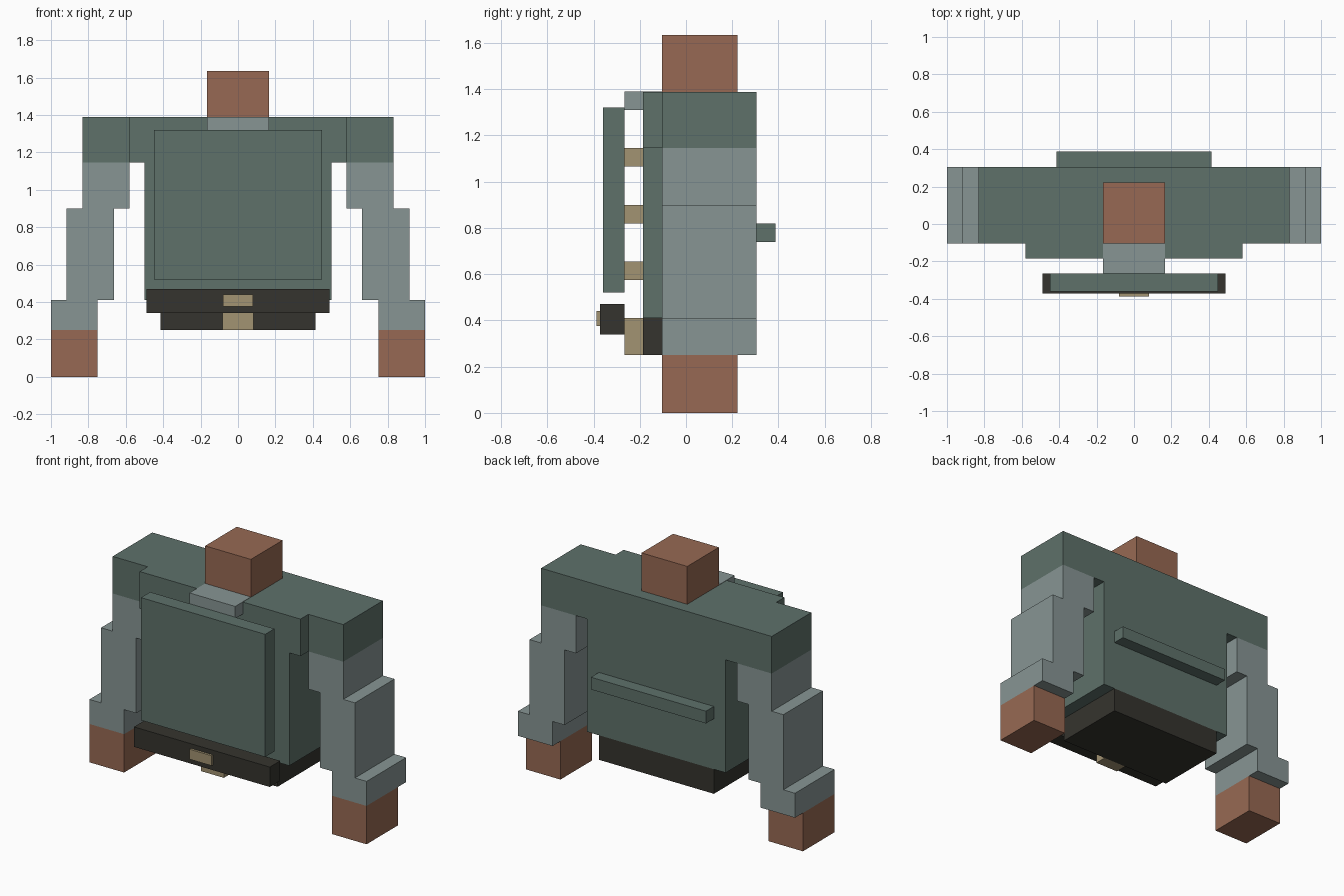
import bpy
import bmesh
from mathutils import Vector

cube = bpy.data.objects.get("Cube")
if cube:
    bpy.data.objects.remove(cube, do_unlink=True)


def material(name, rgb):
    """Flat material from display (sRGB) values."""
    lin = [((c / 255 + 0.055) / 1.055) ** 2.4 for c in rgb] + [1.0]
    m = bpy.data.materials.new(name)
    m.use_nodes = True
    m.diffuse_color = lin
    bsdf = m.node_tree.nodes["Principled BSDF"]
    bsdf.inputs["Base Color"].default_value = lin
    bsdf.inputs["Roughness"].default_value = 0.9
    return m


GREEN = material("jacket green", (94, 113, 106))
GREY = material("shirt grey", (135, 149, 148))
SKIN = material("skin brown", (151, 105, 83))
DARK = material("trouser black", (53, 52, 46))
TAN = material("fastener tan", (162, 147, 114))


def box(name, x, y, z, mat):
    """Box from (min, max) ranges on each axis."""
    lo, hi = Vector((x[0], y[0], z[0])), Vector((x[1], y[1], z[1]))
    bm = bmesh.new()
    bmesh.ops.create_cube(bm, size=1)
    bmesh.ops.scale(bm, vec=hi - lo, verts=bm.verts)
    mesh = bpy.data.meshes.new(name)
    bm.to_mesh(mesh)
    bm.free()
    mesh.materials.append(mat)
    ob = bpy.data.objects.new(name, mesh)
    ob.location = (lo + hi) / 2
    bpy.context.collection.objects.link(ob)
    return ob


def centred(name, half, y, z, mat):
    return box(name, (-half, half), y, z, mat)


# Depth and height levels shared by several parts
FRONT, LIMB, BACK = -0.185, -0.103, 0.305
GAP = (-0.265, FRONT)
HIP, YOKE, TOP = 0.41, 1.146, 1.388

# Head, body and trousers
centred("head", 0.165, (LIMB, 0.223), (TOP, 1.635), SKIN)
centred("yoke", 0.58, (FRONT, BACK), (YOKE, TOP), GREEN)
centred("torso", 0.5, (FRONT, BACK), (HIP, YOKE), GREEN)
centred("trousers", 0.415, (FRONT, BACK), (0.25, HIP), DARK)
centred("back_strap", 0.415, (BACK, 0.387), (0.74, 0.82), GREEN)

# Collar, front panel and the fasteners that hold it off the chest
centred("collar", 0.165, (GAP[0], LIMB), (1.31, TOP + 0.002), GREY)
centred("front_panel", 0.448, (-0.36, GAP[0]), (0.52, 1.32), GREEN)
for i, z in enumerate((0.575, 0.82, 1.065)):
    centred(f"fastener_{i + 1}", 0.083, GAP, (z, z + 0.08), TAN)
centred("lower_fastener", 0.083, GAP, (0.25, HIP), TAN)

# Belt and buckle
centred("belt", 0.49, (-0.372, GAP[0]), (0.34, 0.47), DARK)
centred("buckle", 0.08, (-0.387, -0.372), (0.375, 0.44), TAN)

# Stepped arms, mirrored
for side, s in (("left", 1), ("right", -1)):
    for part, inner, outer, back, z, mat in (
        ("shoulder", 0.58, 0.832, BACK, (YOKE, TOP), GREEN),
        ("upper_sleeve", 0.58, 0.832, BACK, (0.9, YOKE), GREY),
        ("middle_sleeve", 0.663, 0.916, BACK, (HIP, 0.9), GREY),
        ("cuff", 0.75, 1.0, BACK, (0.25, HIP), GREY),
        ("hand", 0.75, 1.0, 0.223, (0, 0.25), SKIN),
    ):
        box(f"{side}_{part}", sorted((s * inner, s * outer)), (LIMB, back), z, mat)
